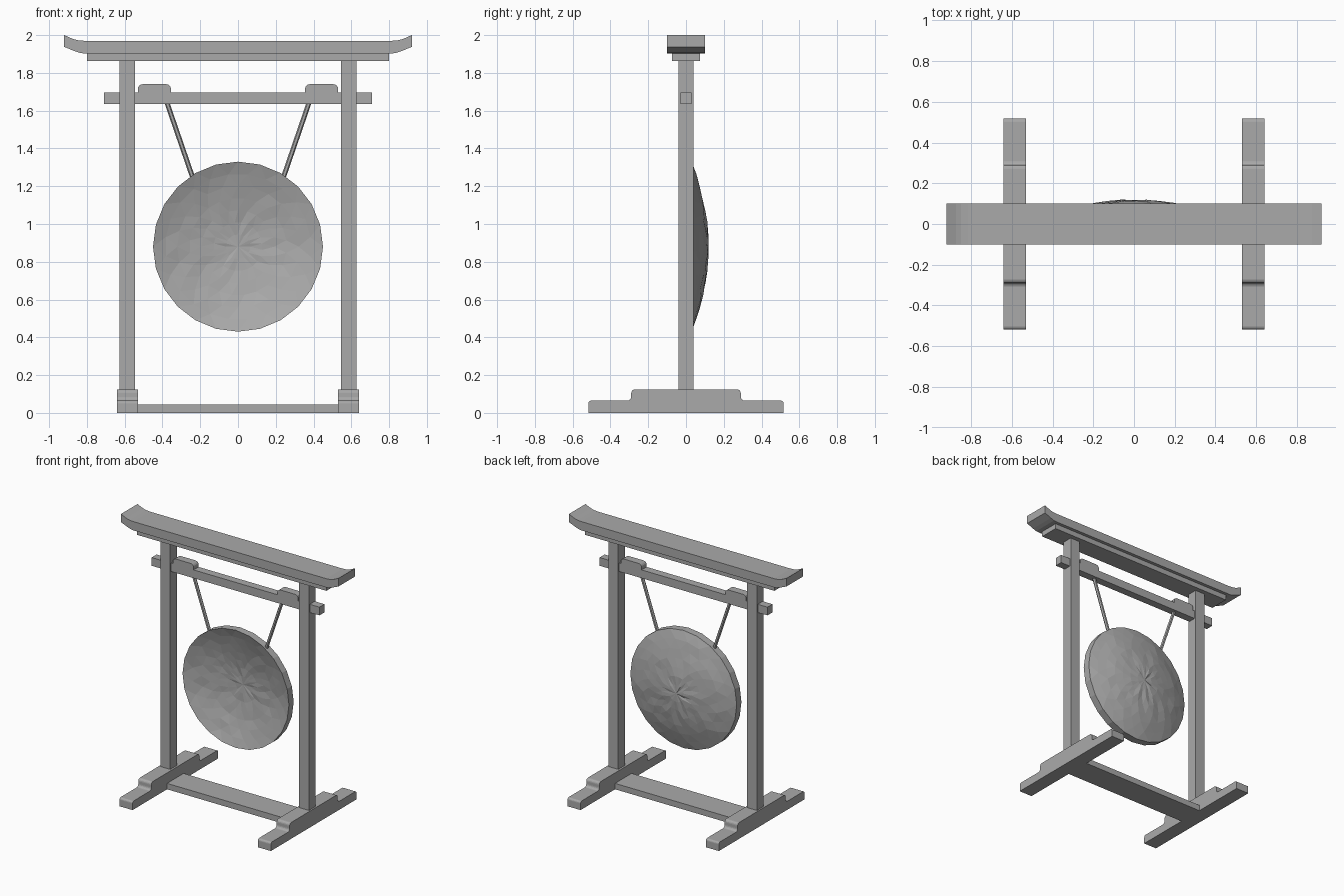
import bpy, bmesh, math, random
from mathutils import Vector

random.seed(4)
cube = bpy.data.objects.get("Cube")
if cube:
    bpy.data.objects.remove(cube)

grey = bpy.data.materials.new("plain_grey")
grey.use_nodes = True
COLOR = (0.4, 0.4, 0.4, 1)
grey.diffuse_color = COLOR
next(n for n in grey.node_tree.nodes if n.type == 'BSDF_PRINCIPLED').inputs["Base Color"].default_value = COLOR


def finish(name, bm):
    bmesh.ops.recalc_face_normals(bm, faces=bm.faces)
    mesh = bpy.data.meshes.new(name)
    bm.to_mesh(mesh)
    bm.free()
    mesh.materials.append(grey)
    obj = bpy.data.objects.new(name, mesh)
    bpy.context.collection.objects.link(obj)
    return obj


def box(name, x, y, z):
    """Box from (low, high) ranges."""
    bm = bmesh.new()
    bmesh.ops.create_cube(bm, size=1)
    for v in bm.verts:
        v.co = [(r[0] + r[1]) / 2 + c * (r[1] - r[0]) for c, r in zip(v.co, (x, y, z))]
    return finish(name, bm)


def prism(name, half, low, high, place):
    """Mirror a half outline, then extrude it; place maps (u, z, depth) to xyz."""
    outline = half + [(-u, z) for u, z in reversed(half)]
    bm = bmesh.new()
    face = bm.faces.new([bm.verts.new(place(u, z, low)) for u, z in outline])
    shift = Vector(place(0, 0, high)) - Vector(place(0, 0, low))
    new = bmesh.ops.extrude_face_region(bm, geom=[face])["geom"]
    bmesh.ops.translate(bm, vec=shift, verts=[g for g in new if isinstance(g, bmesh.types.BMVert)])
    return finish(name, bm)


def corner(u, z, r, start, steps=4, turn=-90):
    """Points of a rounded corner about the centre (u, z)."""
    angles = [math.radians(start + turn * i / steps) for i in range(steps + 1)]
    return [(u + r * math.cos(a), z + r * math.sin(a)) for a in angles]


def along_y(u, z, d):
    return (u, d, z)


def along_x(u, z, d):
    return (d, u, z)


# Roof beam with upswept ends, and the lintel below it
roof = [(0.81, 1.903), (0.835, 1.905), (0.865, 1.915), (0.92, 1.938),
        (0.92, 2.0), (0.875, 1.98), (0.85, 1.973), (0.815, 1.97)]
prism("roof_beam", roof, -0.1, 0.1, along_y)
box("lintel", (-0.8, 0.8), (-0.075, 0.075), (1.863, 1.903))

# Crossbar with two raised, rounded blocks
bar = [(0.71, 1.634), (0.71, 1.697), (0.53, 1.697)]
bar += corner(0.505, 1.715, 0.025, 0, turn=90)
bar += corner(0.38, 1.715, 0.025, 90, turn=90) + [(0.355, 1.697)]
prism("crossbar", bar, -0.03, 0.03, along_y)

# Stepped foot outline: low rounded toe, concave fillet, raised middle
foot = [(0.517, 0)] + corner(0.502, 0.05, 0.015, 0, turn=90)
foot += corner(0.31, 0.085, 0.02, 270)
foot += corner(0.27, 0.105, 0.02, 0, turn=90)

GONG_Z, GONG_R, SIDES, RINGS = 0.88, 0.45, 24, 7

for side, label in ((-1, "right"), (1, "left")):
    box(label + "_post", sorted((side * 0.545, side * 0.628)), (-0.04, 0.04), (0.1, 1.863))
    prism(label + "_foot", foot, side * 0.585 - 0.055, side * 0.585 + 0.055, along_x)
    # Hanging cord
    top, end = Vector((side * 0.377, 0, 1.645)), Vector((side * 0.238, 0, 1.24))
    bm = bmesh.new()
    bmesh.ops.create_cone(bm, cap_ends=True, segments=6, radius1=0.013, radius2=0.013,
                          depth=(top - end).length)
    cord = finish(label + "_cord", bm)
    cord.location = (top + end) / 2
    cord.rotation_euler = (top - end).to_track_quat('Z', 'Y').to_euler()

box("stretcher", (-0.54, 0.54), (-0.1, 0.1), (0, 0.045))

# Hammered gong: dished shell, hollow at the front and domed at the back
bm = bmesh.new()
shells = []
for rim_y in (-0.027, 0.03):
    centre = bm.verts.new((0, rim_y + 0.088, GONG_Z))
    rings = []
    for i in range(1, RINGS + 1):
        t = i / RINGS
        ring = []
        for k in range(SIDES):
            a = math.tau * (k + (i % 2 != RINGS % 2) * 0.5) / SIDES
            dent = random.uniform(-0.0035, 0.0035) if i < RINGS else 0
            ring.append(bm.verts.new((GONG_R * t * math.sin(a), rim_y + 0.088 * (1 - t * t) + dent,
                                      GONG_Z + GONG_R * t * math.cos(a))))
        rings.append(ring)
    for k in range(SIDES):
        n = (k + 1) % SIDES
        bm.faces.new((centre, rings[0][k], rings[0][n]))
        for i in range(RINGS - 1):
            a, b = rings[i], rings[i + 1]
            if (i + 1) % 2 == RINGS % 2:
                bm.faces.new((a[k], b[k], a[n]))
                bm.faces.new((b[k], b[n], a[n]))
            else:
                bm.faces.new((a[k], b[k], b[n]))
                bm.faces.new((a[k], b[n], a[n]))
    shells.append(rings[-1])
for k in range(SIDES):
    n = (k + 1) % SIDES
    bm.faces.new((shells[0][k], shells[0][n], shells[1][n], shells[1][k]))
finish("gong", bm)
